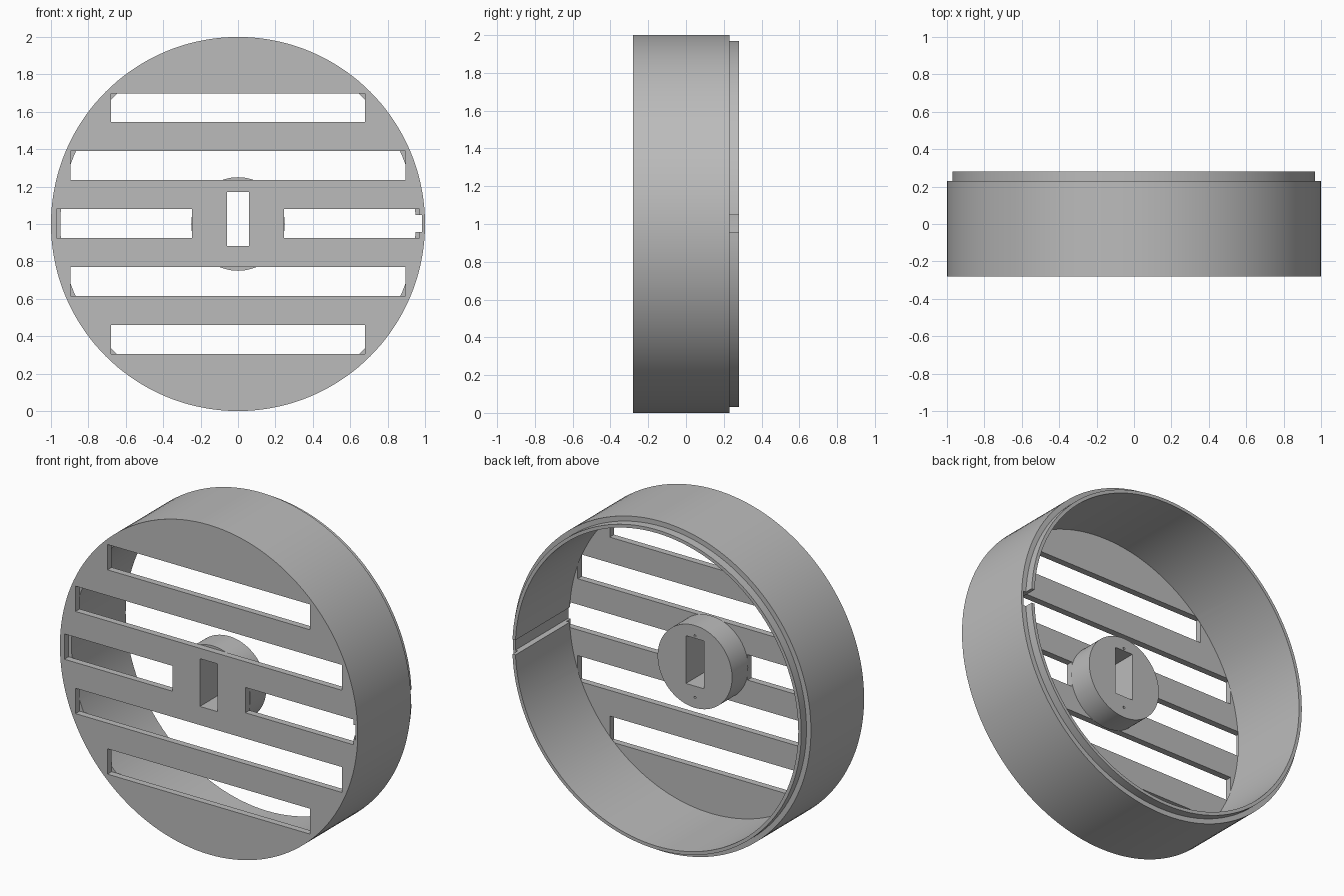
import bpy
import bmesh
import math
from mathutils import Matrix, Vector

default = bpy.data.objects.get("Cube")
if default:
    bpy.data.objects.remove(default, do_unlink=True)

grey = bpy.data.materials.new("plain grey")
grey.use_nodes = True
colour = (0.5, 0.5, 0.5, 1)
grey.diffuse_color = colour
grey.node_tree.nodes["Principled BSDF"].inputs["Base Color"].default_value = colour

CENTRE = Vector((0, 0, 1))
FRONT, PLATE_BACK, HUB_BACK, STEP, BACK = -0.28, -0.24, -0.085, 0.23, 0.28


def make_object(name, bm):
    bmesh.ops.recalc_face_normals(bm, faces=bm.faces)
    mesh = bpy.data.meshes.new(name)
    bm.to_mesh(mesh)
    bm.free()
    mesh.materials.append(grey)
    obj = bpy.data.objects.new(name, mesh)
    bpy.context.collection.objects.link(obj)
    return obj


def lathe(name, profile, centre=CENTRE, steps=144):
    """Revolve (radius, y) points, starting and ending on the axis, around y."""
    bm = bmesh.new()
    verts = [bm.verts.new(centre + Vector((r, y, 0))) for r, y in profile]
    edges = [bm.edges.new(pair) for pair in zip(verts, verts[1:])]
    bmesh.ops.spin(bm, geom=verts + edges, cent=centre, axis=(0, 1, 0),
                   angle=2 * math.pi, steps=steps, use_duplicate=False)
    bmesh.ops.remove_doubles(bm, verts=bm.verts, dist=1e-5)
    return make_object(name, bm)


def box(name, x, y, z):
    """Box spanning the given (low, high) ranges."""
    bm = bmesh.new()
    spans = (x, y, z)
    middle = Matrix.Translation([(a + b) / 2 for a, b in spans])
    size = Matrix.Diagonal([b - a for a, b in spans] + [1])
    bmesh.ops.create_cube(bm, size=1, matrix=middle @ size)
    return make_object(name, bm)


def cut(target, cutters):
    bpy.context.view_layer.objects.active = target
    for cutter in cutters:
        mod = target.modifiers.new("cut", 'BOOLEAN')
        mod.operation = 'DIFFERENCE'
        mod.solver = 'EXACT'
        mod.object = cutter
        bpy.ops.object.modifier_apply(modifier=mod.name)


# Round housing: front plate, wall and stepped rear lip
housing = lathe("housing", [(0, FRONT), (1, FRONT), (1, STEP), (0.97, STEP),
                            (0.97, BACK), (0.95, BACK), (0.95, PLATE_BACK),
                            (0, PLATE_BACK)])

# Hub behind the plate
hub = lathe("hub", [(0, PLATE_BACK), (0.25, PLATE_BACK), (0.25, HUB_BACK),
                    (0, HUB_BACK)], steps=96)

# Vent slots: (low x, high x, row)
slots = [(-0.97, -0.245, 0), (0.245, 0.97, 0)]
for side in (-1, 1):
    slots += [(-0.895, 0.895, side), (-0.68, 0.68, 2 * side)]
slot_cutters = []
for low, high, row in slots:
    z = 1.002 + 0.31 * row
    slot_cutters.append(box("slot_cutter", (low, high), (-0.4, PLATE_BACK),
                            (z - 0.077, z + 0.077)))

# Cable notch along the wall, shaft window and blind screw holes
notch = box("notch_cutter", (0.93, 0.985), (-0.4, 0.4), (0.957, 1.047))
window = box("window_cutter", (-0.06, 0.06), (-0.4, 0.4), (0.882, 1.172))
screw_holes = [lathe("screw_cutter", [(0, -0.15), (0.007, -0.15), (0.007, 0), (0, 0)],
                     Vector((0, 0, 1 + dz)), 16) for dz in (-0.187, 0.187)]

cut(housing, slot_cutters + [notch, window])
cut(hub, [window] + screw_holes)
for cutter in slot_cutters + screw_holes + [notch, window]:
    bpy.data.objects.remove(cutter, do_unlink=True)

# Smooth curved walls with crisp edges
for obj in (housing, hub):
    bpy.ops.object.select_all(action='DESELECT')
    obj.select_set(True)
    bpy.context.view_layer.objects.active = obj
    bpy.ops.object.shade_smooth_by_angle(angle=math.radians(30))
